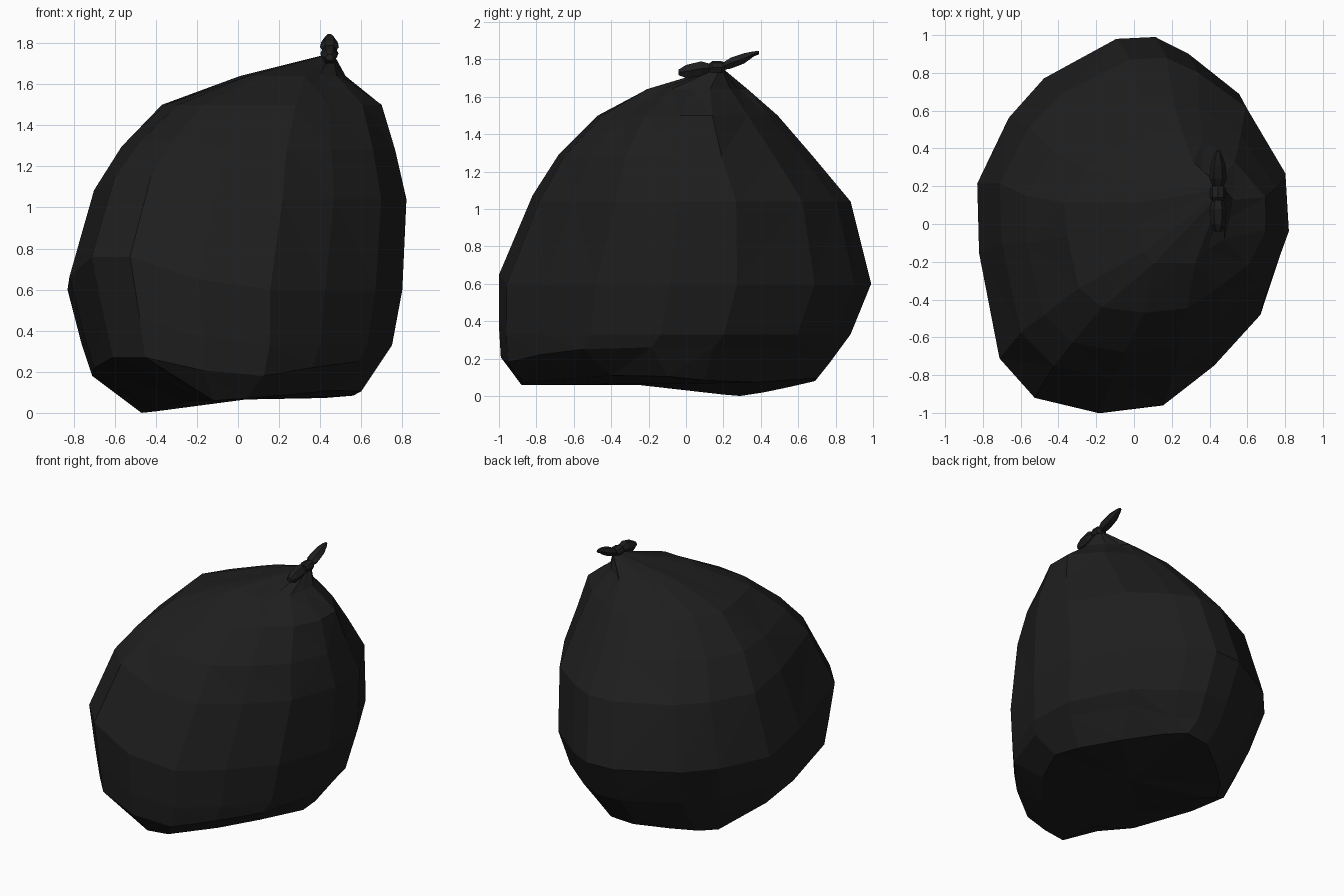
import bpy, bmesh, math
from mathutils import Vector

mat = bpy.data.materials.new("black_plastic")
mat.diffuse_color = (0.013, 0.013, 0.013, 1)


def loft(name, rings):
    """Skin a list of equal-length rings and close both ends."""
    bm = bmesh.new()
    vr = [[bm.verts.new(p) for p in r] for r in rings]
    n = len(rings[0])
    for a, b in zip(vr, vr[1:]):
        for i in range(n):
            j = (i + 1) % n
            bm.faces.new((a[i], a[j], b[j], b[i]))
    for r in (vr[0], vr[-1]):
        c = bm.verts.new(sum((v.co for v in r), Vector()) / n)
        for i in range(n):
            bm.faces.new((r[i], r[(i + 1) % n], c))
    bmesh.ops.triangulate(bm, faces=bm.faces[:], quad_method='SHORT_EDGE')
    bmesh.ops.recalc_face_normals(bm, faces=bm.faces[:])
    me = bpy.data.meshes.new(name)
    bm.to_mesh(me)
    bm.free()
    me.materials.append(mat)
    ob = bpy.data.objects.new(name, me)
    bpy.context.collection.objects.link(ob)
    return ob


# Plan outline of the sack, seen from above
outline = [(0.83, -0.08), (0.81, 0.28), (0.56, 0.67), (0.31, 0.91), (0.13, 1.0), (-0.08, 0.99),
           (-0.47, 0.78), (-0.66, 0.57), (-0.83, 0.22), (-0.82, -0.15), (-0.71, -0.71),
           (-0.52, -0.92), (-0.18, -1.0), (0.17, -0.93), (0.43, -0.72), (0.67, -0.46)]

# Footprint, cut back at the front left
foot = [(0.60, -0.1), (0.56, 0.10), (0.42, 0.38), (0.24, 0.60), (0.12, 0.70), (-0.05, 0.69),
        (-0.25, 0.55), (-0.40, 0.42), (-0.47, 0.29), (-0.40, 0.20), (-0.25, -0.25),
        (-0.17, -0.60), (-0.12, -0.88), (0.04, -0.87), (0.28, -0.63), (0.46, -0.40)]

# Silhouette: z, x min, x max, y min, y max, front-left lift
profile = [(0.18, -0.71, 0.67, -0.99, 0.77, 0.09), (0.33, -0.76, 0.75, -1.0, 0.88, 0.13),
           (0.60, -0.83, 0.80, -1.0, 0.99, 0.16), (1.04, -0.71, 0.82, -0.82, 0.88, 0.11),
           (1.28, -0.575, 0.765, -0.68, 0.68, 0.04), (1.50, -0.37, 0.71, -0.48, 0.49, 0),
           (1.64, 0.01, 0.53, -0.23, 0.33, 0), (1.74, 0.41, 0.47, 0.12, 0.21, 0)]

lift = {9: 0.4, 10: 1, 11: 1, 12: 0.3}           # heavy front-left corner
bulge = {2: 1.04, 13: 1.03, 14: 1.04, 15: 1.04}
undercut = {14: 0.04, 15: 0.07, 0: 0.08, 1: 0.08, 2: 0.07}   # right side tucks under
pleats = {0, 3, 9, 12, 14}
pleat_depth = [0, 0, 0, 0, 0.0, 0.02, 0.09, 0.15]

# Sack body: sagging base, then rings gathered towards the neck
rings = [[Vector((x, y, 0.045 + 0.07 * x + 0.16 * max(0, y - 0.3) - 0.03 * y
                  + 0.03 * max(0, 1 - abs(y + 0.3) / 0.5))) for x, y in foot]]
low = min(p.z for p in rings[0])
for p in rings[0]:
    p.z -= low
for k, (z, x0, x1, y0, y1, up) in enumerate(profile):
    ring = []
    for i, (u, v) in enumerate(outline):
        s = 1 - pleat_depth[k] if i in pleats else 1
        dz = up * lift.get(i, 0)
        if k < 5:
            s *= bulge.get(i, 1)
        if k == 0:
            dz += undercut.get(i, 0)
            s += undercut.get(i, 0) * 0.6
        ring.append(Vector(((x0 + x1) / 2 + u / 0.83 * s * (x1 - x0) / 2,
                            (y0 + y1) / 2 + v * s * (y1 - y0) / 2, z + dz)))
    rings.append(ring)
loft("sack", rings)


def tie_part(name, sections, sides=6):
    """Sections run along y: y, z, half width, half height."""
    loft(name, [[(0.445 + w * math.cos(2 * math.pi * i / sides), y,
                  z + h * math.sin(2 * math.pi * i / sides))
                 for i in range(sides)] for y, z, w, h in sections])


# Tied neck: knot and two gathered ends
tie_part("knot", [(0.12, 1.75, 0.025, 0.025), (0.14, 1.755, 0.042, 0.035),
                  (0.19, 1.755, 0.042, 0.035), (0.21, 1.76, 0.025, 0.022)], 8)
tie_part("front_tie_end", [(-0.04, 1.73, 0.02, 0.017), (0.0, 1.735, 0.038, 0.04),
                           (0.08, 1.75, 0.044, 0.045), (0.15, 1.755, 0.022, 0.018)])
tie_part("back_tie_end", [(0.18, 1.755, 0.022, 0.018), (0.24, 1.78, 0.046, 0.034),
                          (0.31, 1.805, 0.040, 0.032), (0.365, 1.83, 0.022, 0.015),
                          (0.39, 1.835, 0.008, 0.010)])
